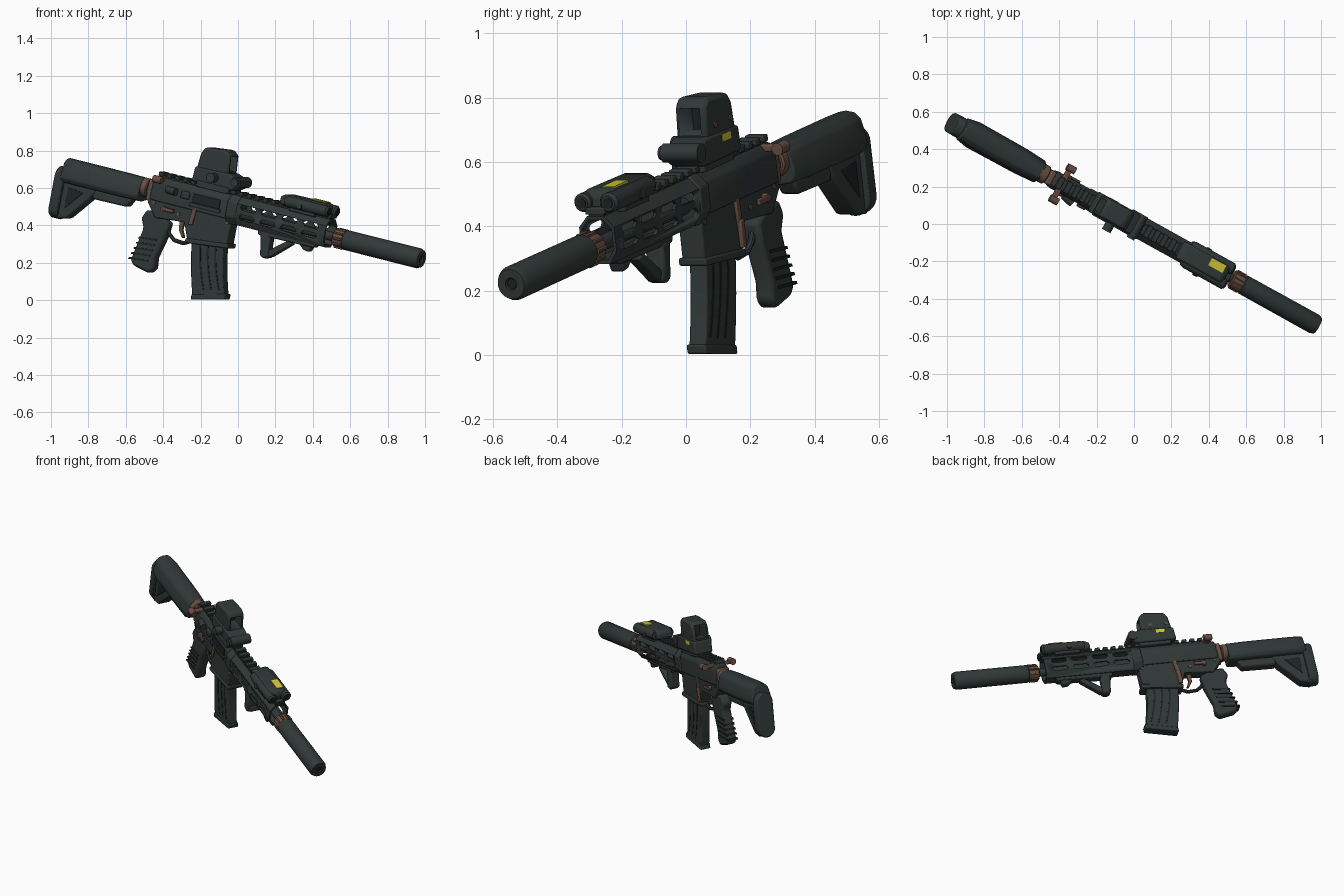
import bpy, bmesh, math
from mathutils import Matrix, Vector

if "Cube" in bpy.data.objects:
    bpy.data.objects.remove(bpy.data.objects["Cube"])

# Local frame: x along the barrel, y to the left, z up; then posed as a whole
POSE = (Matrix.Translation((0, 0, 0.467)) @ Matrix.Rotation(math.radians(-29), 4, 'Z')
        @ Matrix.Rotation(math.radians(12.4), 4, 'Y'))


def material(name, r, g, b):
    m = bpy.data.materials.new(name)
    m.use_nodes = True
    m.diffuse_color = (r, g, b, 1)
    m.node_tree.nodes["Principled BSDF"].inputs["Base Color"].default_value = (r, g, b, 1)
    return m


DARK = material("dark_grey_green", 0.030, 0.040, 0.038)
BLACK = material("near_black", 0.013, 0.017, 0.017)
BROWN = material("brown_metal", 0.14, 0.075, 0.055)
YELLOW = material("label_yellow", 0.65, 0.6, 0.04)


def make(name, bm, mat, bevel=0.0):
    bmesh.ops.recalc_face_normals(bm, faces=bm.faces)
    mesh = bpy.data.meshes.new(name)
    bm.to_mesh(mesh)
    bm.free()
    ob = bpy.data.objects.new(name, mesh)
    bpy.context.collection.objects.link(ob)
    ob.matrix_world = POSE
    mesh.materials.append(mat)
    if bevel:
        mod = ob.modifiers.new("soft_edges", 'BEVEL')
        mod.width, mod.segments, mod.limit_method = bevel, 2, 'ANGLE'
    bpy.context.view_layer.objects.active = ob
    bpy.ops.object.select_all(action='DESELECT')
    ob.select_set(True)
    bpy.ops.object.shade_smooth_by_angle(angle=math.radians(35))
    return ob


def prism(bm, rings):
    loops = [[bm.verts.new(p) for p in ring] for ring in rings]
    bm.faces.new(loops[0])
    bm.faces.new(loops[-1])
    n = len(loops[0])
    for a, b in zip(loops, loops[1:]):
        for i in range(n):
            bm.faces.new((a[i], a[(i + 1) % n], b[(i + 1) % n], b[i]))


def plates(name, outlines, v0, v1, mat=DARK, bevel=0.0):
    """Side outlines (u, w) extruded across the width."""
    bm = bmesh.new()
    for pts in outlines:
        prism(bm, [[(u, v, w) for u, w in pts] for v in (v0, v1)])
    return make(name, bm, mat, bevel)


def plate(name, pts, half, mat=DARK, bevel=0.0):
    return plates(name, [pts], -half, half, mat, bevel)


def rect(u0, u1, w0, w1):
    return [(u0, w0), (u1, w0), (u1, w1), (u0, w1)]


def box(name, u, v, w, mat=DARK, bevel=0.0):
    return plates(name, [rect(*u, *w)], *v, mat, bevel)


def loft(name, outline, stations, mat=DARK, bevel=0.0, v=0, w=0):
    """Cross-section (v, w) swept along the barrel, scaled at each (u, sv, sw)."""
    bm = bmesh.new()
    prism(bm, [[(u, v + a * sv, w + b * sw) for a, b in outline] for u, sv, sw in stations])
    return make(name, bm, mat, bevel)


def both(half):
    return half + [(-v, w) for v, w in reversed(half) if v > 0]


def circle(n):
    return [(math.cos(i * math.tau / n), math.sin(i * math.tau / n)) for i in range(n)]


def turned(name, profile, mat=DARK, v=0, w=0, n=28):
    return loft(name, circle(n), [(u, r, r) for u, r in profile], mat, 0, v, w)


def rod(name, a, b, r, mat=DARK, n=16):
    a, b = Vector(a), Vector(b)
    bm = bmesh.new()
    m = Matrix.Translation((a + b) / 2) @ (b - a).to_track_quat('Z', 'Y').to_matrix().to_4x4()
    bmesh.ops.create_cone(bm, cap_ends=True, segments=n, radius1=r, radius2=r,
                          depth=(b - a).length, matrix=m)
    return make(name, bm, mat)


def cut(ob, *cutters):
    for c in cutters:
        c.hide_render = True
        mod = ob.modifiers.new("cut", 'BOOLEAN')
        mod.operation, mod.object, mod.solver = 'DIFFERENCE', c, 'EXACT'
    bpy.context.view_layer.update()
    done = bpy.data.meshes.new_from_object(ob.evaluated_get(bpy.context.evaluated_depsgraph_get()))
    ob.modifiers.clear()
    ob.data = done
    for c in cutters:
        bpy.data.objects.remove(c)


# Suppressor, collar and barrel
turned("suppressor", [(0.67, 0.045), (0.68, 0.054), (1.13, 0.055), (1.149, 0.047),
                      (1.149, 0.02), (1.12, 0.018)])
turned("muzzle_bore", [(1.12, 0.016), (1.142, 0.016)], BLACK)
turned("collar", [(0.61, 0.042), (0.615, 0.049), (0.68, 0.049)], BROWN)
for i in range(10):
    a = i * math.tau / 10
    y, z = 0.05 * math.cos(a), 0.05 * math.sin(a)
    rod("collar_rib", (0.62, y, z), (0.672, y, z), 0.007, BROWN, 6)
turned("barrel", [(-0.05, 0.028), (0.62, 0.024)])

# Slotted handguard
guard_half = [(0, 0.09), (0.03, 0.09), (0.062, 0.055), (0.062, -0.022), (0.035, -0.062), (0, -0.062)]
handguard = loft("handguard", both(guard_half), [(-0.04, 1, 1), (0.575, 1, 1)])
bore = loft("bore_cutter", both(guard_half), [(-0.1, 0.84, 0.84), (0.7, 0.84, 0.84)], w=0.003)
slots = []
for w in (0.04, -0.012):
    for i in range(4):
        u0, u1 = 0.04 + i * 0.13, 0.14 + i * 0.13
        slots.append([(u0, w), (u0 + 0.012, w + 0.014), (u1 - 0.012, w + 0.014),
                      (u1, w), (u1 - 0.012, w - 0.014), (u0 + 0.012, w - 0.014)])
cut(handguard, bore, plates("slot_cutter", slots, -0.2, 0.2))
loft("handguard_clamp", both(guard_half), [(-0.04, 1.08, 1.04), (0.02, 1.08, 1.04)], bevel=0.005)

# Top rail with teeth
box("rail_base", (-0.5, 0.57), (-0.026, 0.026), (0.085, 0.1))
teeth = [rect(-0.5 + i * 0.05, -0.472 + i * 0.05, 0.095, 0.116) for i in range(22)]
plates("rail_teeth", teeth, -0.034, 0.034, DARK, 0.003)

# Receiver
loft("upper_receiver", both([(0, 0.092), (0.03, 0.09), (0.05, 0.06), (0.05, -0.04), (0, -0.04)]),
     [(-0.52, 0.9, 0.95), (-0.49, 1, 1), (-0.03, 1, 1)], bevel=0.006)
plate("lower_receiver", [(-0.53, 0.02), (-0.53, -0.06), (-0.47, -0.13), (-0.29, -0.115), (-0.25, -0.21),
                         (-0.01, -0.185), (-0.01, -0.03), (-0.05, 0)], 0.041, DARK, 0.006)
plate("magwell_lip", [(-0.26, -0.195), (-0.26, -0.22), (0, -0.195), (0, -0.17)], 0.049, DARK, 0.006)
box("ejection_port", (-0.26, -0.09), (-0.054, -0.04), (0.0, 0.05), BLACK, 0.002)
box("port_cover", (-0.27, -0.08), (-0.058, -0.04), (-0.02, 0.0), DARK, 0.003)
rod("forward_assist", (-0.42, -0.05, 0.035), (-0.36, -0.065, 0.035), 0.02)
box("case_deflector", (-0.33, -0.28), (-0.065, -0.03), (0.01, 0.05), DARK, 0.008)

# Small brown controls
box("charging_handle", (-0.485, -0.455), (-0.085, 0.085), (0.068, 0.09), BROWN, 0.005)
for s in (-1, 1):
    rod("charging_knob", (-0.49, s * 0.095, 0.08), (-0.44, s * 0.095, 0.08), 0.02, BROWN)
    rod("selector_pivot", (-0.42, s * 0.035, -0.07), (-0.42, s * 0.06, -0.07), 0.015, BROWN)
    box("selector_lever", (-0.425, -0.355), sorted((s * 0.05, s * 0.062)), (-0.08, -0.06), BROWN, 0.003)
    plates("magazine_catch", [[(-0.26, -0.12), (-0.235, -0.12), (-0.225, -0.02), (-0.25, -0.01)]],
           *sorted((s * 0.035, s * 0.05)), BROWN, 0.004)
    for u, w in ((-0.03, -0.06), (-0.49, -0.05), (-0.33, -0.08)):
        rod("receiver_pin", (u, s * 0.035, w), (u, s * 0.045, w), 0.009, BROWN, 10)
box("bolt_catch", (-0.262, -0.235), (0.04, 0.055), (-0.19, -0.1), BROWN, 0.005)

# Trigger and guard
plate("trigger", [(-0.335, -0.11), (-0.305, -0.11), (-0.31, -0.16), (-0.29, -0.2), (-0.302, -0.205),
                  (-0.33, -0.165)], 0.01, BROWN, 0.003)
path = [(-0.41, -0.15), (-0.385, -0.2), (-0.35, -0.226), (-0.29, -0.23), (-0.24, -0.205)]
for (u0, w0), (u1, w1) in zip(path, path[1:]):
    rod("trigger_guard", (u0, 0, w0), (u1, 0, w1), 0.011, DARK, 8)

# Pistol grip with finger ridges
plate("grip", [(-0.535, -0.1), (-0.56, -0.15), (-0.535, -0.2), (-0.575, -0.385), (-0.55, -0.41),
               (-0.45, -0.43), (-0.425, -0.4), (-0.43, -0.34), (-0.395, -0.22), (-0.385, -0.14),
               (-0.45, -0.11)], 0.032, DARK, 0.014)
plates("grip_ridges", [[(-0.545 - i * 0.009, -0.25 - i * 0.03), (-0.435 - i * 0.007, -0.24 - i * 0.03),
                        (-0.438 - i * 0.007, -0.25 - i * 0.03), (-0.548 - i * 0.009, -0.26 - i * 0.03)]
                       for i in range(5)], -0.035, 0.035, BLACK)

# Curved magazine with side grooves


def mag_strip(f0, f1, w_top, w_bot, n=7):
    def at(f, t):
        bend = 0.075 * t ** 1.5
        return (-0.235 + 0.2 * f + bend - 0.01 * f * t, w_top + (w_bot - w_top) * t + 0.045 * f * t)
    ts = [i / (n - 1) for i in range(n)]
    return [at(f0, t) for t in ts] + [at(f1, t) for t in reversed(ts)]


plate("magazine", mag_strip(0, 1, -0.15, -0.505), 0.03, DARK, 0.007)
plates("magazine_grooves", [mag_strip(f, f + 0.05, -0.19, -0.46) for f in (0.28, 0.52, 0.76)],
       -0.032, 0.032, BLACK)
plate("magazine_base", [(-0.168, -0.482), (-0.168, -0.512), (0.034, -0.467), (0.034, -0.437)],
      0.034, DARK, 0.006)

# Buffer tube, lock nut and end plate
turned("buffer_tube", [(-1.0, 0.04), (-0.5, 0.04)], w=0.01)
turned("lock_nut", [(-0.6, 0.046), (-0.595, 0.052), (-0.555, 0.052), (-0.55, 0.046)], BROWN, w=0.012)
box("end_plate", (-0.548, -0.515), (-0.04, 0.04), (-0.05, 0.066), BROWN, 0.008)

# Shoulder stock
cheek = both([(0, 0.066), (0.035, 0.061), (0.058, 0.04), (0.073, -0.01), (0.075, -0.04),
              (0.06, -0.062), (0, -0.07)])
loft("stock_body", cheek, [(-1.07, 0.85, 1), (-1.0, 1.02, 1), (-0.7, 0.98, 1), (-0.585, 0.88, 0.97)],
     bevel=0.006)
plate("stock_web", [(-1.07, -0.04), (-1.07, -0.265), (-1.0, -0.25), (-0.88, -0.115), (-0.84, -0.04)],
      0.04, DARK, 0.01)
plate("stock_recess", [(-1.02, -0.085), (-1.02, -0.2), (-0.925, -0.095)], 0.043, BLACK, 0.002)
plate("stock_lever", [(-0.88, -0.06), (-0.87, -0.115), (-0.66, -0.112), (-0.63, -0.06)], 0.034, DARK, 0.01)
pad = [(0.057 * c, (0.115 if s > 0 else -0.155) + 0.057 * s - 0.103 * (s > 0)) for c, s in circle(24)]
loft("butt_pad", pad, [(-1.112, 0.88, 0.97), (-1.1, 1, 1), (-1.05, 1.02, 1)], bevel=0.004, w=-0.06 + 0.005)

# Holographic sight
hood = plate("sight_hood", [(-0.275, 0.17), (-0.265, 0.27), (-0.245, 0.305), (-0.115, 0.318),
                            (-0.085, 0.295), (-0.075, 0.17)], 0.054, DARK, 0.014)
cut(hood, box("window_cutter", (-0.4, 0.1), (-0.036, 0.036), (0.205, 0.288)))
box("sight_glass", (-0.17, -0.162), (-0.038, 0.038), (0.2, 0.29), BLACK)
plate("sight_base", [(-0.285, 0.112), (-0.28, 0.195), (-0.07, 0.2), (-0.01, 0.18), (-0.005, 0.135),
                     (-0.04, 0.112)], 0.06, DARK, 0.01)
rod("battery_tube", (-0.015, -0.066, 0.162), (-0.015, 0.066, 0.162), 0.03)
rod("battery_cap", (-0.015, -0.078, 0.162), (-0.015, -0.06, 0.162), 0.022)
rod("mount_knob", (-0.15, -0.05, 0.16), (-0.15, -0.105, 0.16), 0.026)
box("mount_clamp", (-0.25, -0.05), (-0.066, 0.05), (0.09, 0.125), DARK, 0.005)
box("sight_label", (-0.22, -0.165), (0.05, 0.062), (0.165, 0.188), YELLOW)
for u in (-0.24, -0.14):
    rod("sight_screw", (u, 0.05, 0.225), (u, 0.058, 0.225), 0.01, BROWN, 10)

# Aiming laser on the rail
plate("laser_housing", [(0.26, 0.105), (0.26, 0.15), (0.29, 0.165), (0.53, 0.168), (0.55, 0.15),
                        (0.55, 0.105)], 0.052, DARK, 0.012)
for v, r in ((-0.048, 0.03), (0.046, 0.032)):
    turned("laser_tube", [(0.3, r * 0.8), (0.32, r), (0.56, r), (0.57, r * 0.75)], DARK, v, 0.13, 18)
    turned("laser_lens", [(0.56, r * 0.55), (0.573, r * 0.55)], BLACK, v, 0.13, 14)
    rod("laser_dial", (0.4, v, 0.12), (0.4, v * 1.75, 0.125), 0.016)
box("laser_clamp", (0.33, 0.49), (-0.06, 0.06), (0.085, 0.115), DARK, 0.005)
box("laser_label", (0.425, 0.515), (0.0, 0.045), (0.164, 0.172), YELLOW)

# Angled foregrip
plate("foregrip_base", [(0.15, -0.055), (0.16, -0.085), (0.5, -0.08), (0.52, -0.055)], 0.03, DARK, 0.006)
plate("foregrip_post", [(0.17, -0.07), (0.185, -0.14), (0.19, -0.19), (0.215, -0.203), (0.25, -0.19),
                        (0.235, -0.13), (0.235, -0.07)], 0.032, DARK, 0.012)
plate("foregrip_brace", [(0.22, -0.165), (0.25, -0.19), (0.37, -0.09), (0.34, -0.075)], 0.024, DARK, 0.008)
plate("hand_stop", [(0.4, -0.07), (0.44, -0.105), (0.475, -0.11), (0.49, -0.07)], 0.024, DARK, 0.008)
